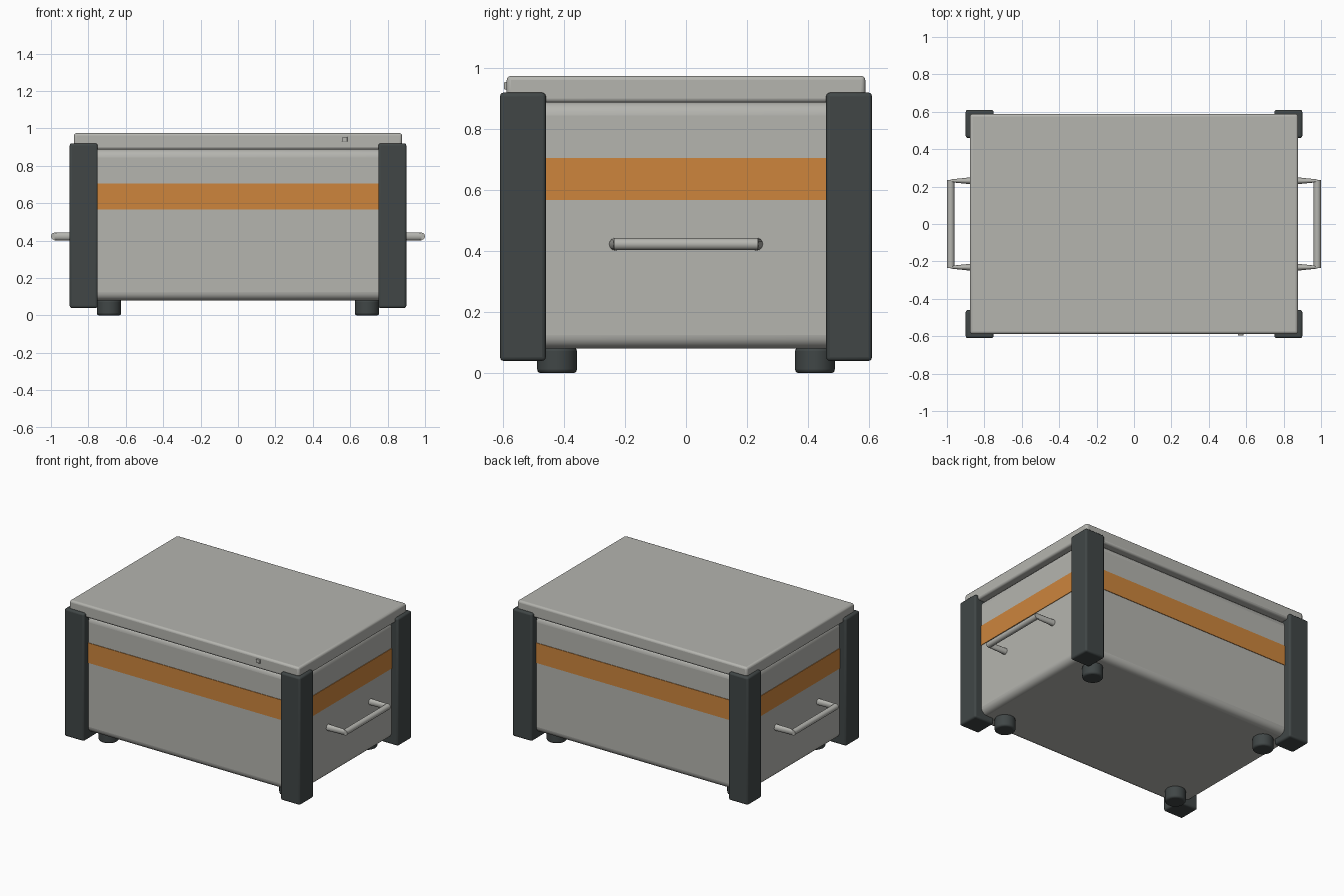
import bpy, bmesh, math
from mathutils import Matrix, Vector

if "Cube" in bpy.data.objects:
    bpy.data.objects.remove(bpy.data.objects["Cube"])


def mat(name, rgb):
    m = bpy.data.materials.new(name)
    m.diffuse_color = (*rgb, 1)
    m.use_nodes = True
    m.node_tree.nodes["Principled BSDF"].inputs["Base Color"].default_value = m.diffuse_color
    return m


GREY = mat("light grey metal", (0.46, 0.46, 0.43))
ORANGE = mat("orange stripe", (0.61, 0.235, 0.046))
DARK = mat("dark grey rubber", (0.052, 0.062, 0.062))


def finish(bm, name, material, bevel=0, segments=3):
    bmesh.ops.recalc_face_normals(bm, faces=bm.faces)
    me = bpy.data.meshes.new(name)
    bm.to_mesh(me)
    bm.free()
    ob = bpy.data.objects.new(name, me)
    bpy.context.collection.objects.link(ob)
    me.materials.append(material)
    if bevel:
        b = ob.modifiers.new("bevel", "BEVEL")
        b.width, b.segments, b.limit_method = bevel, segments, 'ANGLE'
        b.angle_limit = math.radians(40)
    bpy.ops.object.select_all(action='DESELECT')
    ob.select_set(True)
    bpy.context.view_layer.objects.active = ob
    bpy.ops.object.shade_smooth_by_angle(angle=math.radians(40))
    return ob


def box(name, lo, hi, material, bevel=0, segments=3):
    lo, hi = Vector(lo), Vector(hi)
    bm = bmesh.new()
    bmesh.ops.create_cube(bm, size=1, matrix=Matrix.Translation((lo + hi) / 2)
                          @ Matrix.Diagonal((*(hi - lo), 1)))
    return finish(bm, name, material, bevel, segments)


def cylinder(name, matrix, radius, depth, material, sides=24, bevel=0):
    bm = bmesh.new()
    bmesh.ops.create_cone(bm, cap_ends=True, segments=sides, radius1=radius,
                          radius2=radius, depth=depth, matrix=matrix)
    return finish(bm, name, material, bevel)


# main body and lid
box("body", (-0.85, -0.56, 0.08), (0.85, 0.56, 0.89), GREY, 0.045, 5)
box("lid", (-0.877, -0.588, 0.887), (0.877, 0.588, 0.975), GREY, 0.014)
box("lid_tab", (0.555, -0.597, 0.93), (0.585, -0.58, 0.955), GREY, 0.003)

# painted stripe: thin plates on the four sides
for s, word in ((-1, "front"), (1, "back")):
    y0, y1 = sorted((s * 0.55, s * 0.564))
    box(word + "_stripe", (-0.78, y0, 0.567), (0.78, y1, 0.705), ORANGE)
for s, word in ((-1, "left"), (1, "right")):
    x0, x1 = sorted((s * 0.84, s * 0.854))
    box(word + "_stripe", (x0, -0.49, 0.567), (x1, 0.49, 0.705), ORANGE)

# corner posts and feet
for sx in (-1, 1):
    for sy in (-1, 1):
        x, y = sx * 0.825, sy * 0.535
        box("corner_post", (x - 0.075, y - 0.075, 0.04),
            (x + 0.075, y + 0.075, 0.92), DARK, 0.012)
        cylinder("foot", Matrix.Translation((sx * 0.69, sy * 0.423, 0.0425)),
                 0.065, 0.085, DARK, 24, 0.012)

# side handles: a grip bar on two tapering arms
for sx in (-1, 1):
    cylinder("handle_bar", Matrix.Translation((sx * 0.98, 0, 0.423))
             @ Matrix.Rotation(math.pi / 2, 4, 'X'), 0.02, 0.472, GREY, 12)
    for sy in (-1, 1):
        bm = bmesh.new()
        bmesh.ops.create_cone(bm, cap_ends=True, segments=16, radius1=0.021,
                              radius2=0.021, depth=0.13,
                              matrix=Matrix.Translation((0.915, 0, 0))
                              @ Matrix.Rotation(math.pi / 2, 4, 'Y'))
        for v in bm.verts:
            if v.co.x > 0.915:
                v.co.y *= 0.35
            v.co.x *= sx
            v.co.y += sy * 0.231
            v.co.z += 0.423
        finish(bm, "handle_arm", GREY)
